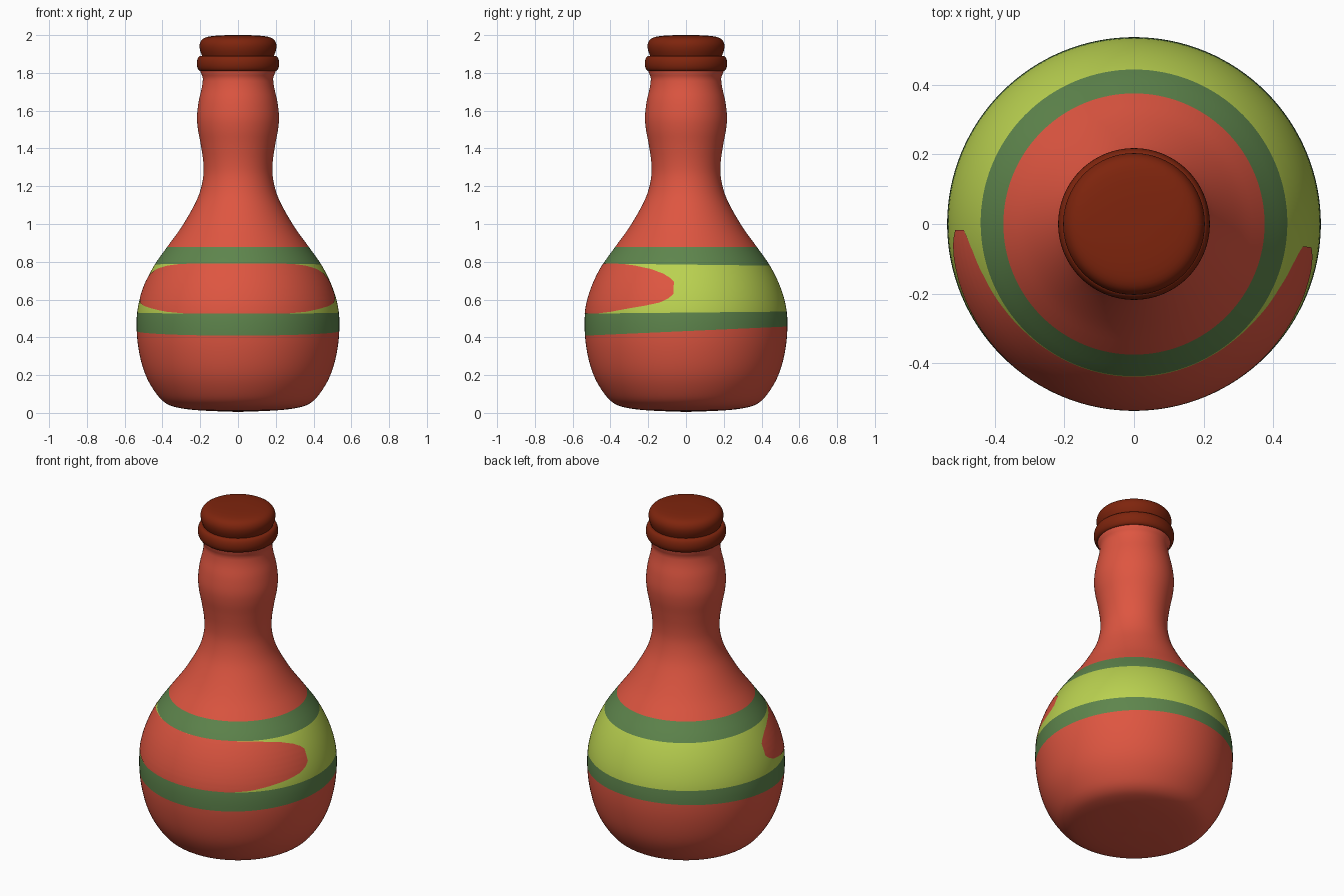
import bpy, bmesh, math
from mathutils import Vector

if "Cube" in bpy.data.objects:
    bpy.data.objects.remove(bpy.data.objects["Cube"])


def material(name, rgb):
    m = bpy.data.materials.new(name)
    m.diffuse_color = (*rgb, 1)
    m.use_nodes = True
    m.node_tree.nodes["Principled BSDF"].inputs["Base Color"].default_value = m.diffuse_color
    return m


RED = material("red glaze", (0.73, 0.092, 0.052))
BROWN = material("brown stopper", (0.21, 0.018, 0.004))
GREEN = material("green band", (0.112, 0.235, 0.073))
LIME = material("lime label", (0.49, 0.64, 0.08))


def smooth_profile(pts, n=4):
    """Catmull-Rom curve through (radius, z) points."""
    p = [Vector(q) for q in pts]
    p = [2 * p[0] - p[1]] + p + [2 * p[-1] - p[-2]]
    out = []
    for a, b, c, d in zip(p, p[1:], p[2:], p[3:]):
        for i in range(n):
            t = i / n
            out.append(0.5 * (2 * b + (c - a) * t + (2 * a - 5 * b + 4 * c - d) * t * t
                              + (3 * b - a - 3 * c + d) * t ** 3))
    return out + [p[-2]]


def lathe(profile, seg=128):
    bm = bmesh.new()
    rows = []
    for r, z in profile:
        if r < 1e-4:
            rows.append([bm.verts.new((0, 0, z))] * seg)
        else:
            rows.append([bm.verts.new((r * math.cos(2 * math.pi * i / seg),
                                       r * math.sin(2 * math.pi * i / seg), z)) for i in range(seg)])
    for lo, hi in zip(rows, rows[1:]):
        for i in range(seg):
            j = (i + 1) % seg
            quad = list(dict.fromkeys((lo[i], lo[j], hi[j], hi[i])))
            bm.faces.new(quad)
    return bm


def finish(bm, name, mats):
    me = bpy.data.meshes.new(name)
    bm.to_mesh(me)
    bm.free()
    for m in mats:
        me.materials.append(m)
    for f in me.polygons:
        f.use_smooth = True
    ob = bpy.data.objects.new(name, me)
    bpy.context.collection.objects.link(ob)
    return ob


# Bottle body
body_profile = smooth_profile([
    (0, 0.005), (0.2, 0.013), (0.32, 0.028), (0.385, 0.053), (0.435, 0.105), (0.485, 0.19),
    (0.517, 0.29), (0.535, 0.41), (0.533, 0.54), (0.502, 0.66), (0.447, 0.775), (0.374, 0.88),
    (0.305, 0.975), (0.245, 1.075), (0.205, 1.16), (0.184, 1.25), (0.184, 1.33), (0.197, 1.42),
    (0.212, 1.5), (0.217, 1.57), (0.208, 1.65), (0.192, 1.72), (0.186, 1.77), (0.186, 1.83), (0, 1.84)])
bm = lathe(body_profile)

# Bands: cut the body along slightly tilted planes (height at centre, slope along y)
cuts = [(0.433, 0.045), (0.531, 0.010), (0.785, -0.012), (0.878, 0.0)]
for h, s in cuts:
    bmesh.ops.bisect_plane(bm, geom=bm.verts[:] + bm.edges[:] + bm.faces[:], dist=1e-5,
                           plane_co=(0, 0, h), plane_no=(0, -s, 1))
for f in bm.faces:
    c = f.calc_center_median()
    level = sum(c.z > h + s * c.y for h, s in cuts)
    f.material_index = (0, 1, 2, 1, 0)[level]
finish(bm, "bottle_body", [RED, GREEN, LIME])


def radius(z):
    for a, b in zip(body_profile, body_profile[1:]):
        if a.y <= z <= b.y and b.y > a.y:
            return a.x + (b.x - a.x) * (z - a.y) / (b.y - a.y)
    return 0.5


# Red front patch: thin curved plate with rounded ends (angle, lower z, upper z)
outline = [(0, 0.526, 0.791), (30, 0.527, 0.791), (42, 0.535, 0.788), (53, 0.550, 0.780),
           (66, 0.568, 0.762), (75, 0.585, 0.738), (80, 0.608, 0.715), (82.5, 0.63, 0.695)]


def bounds(a):
    for p, q in zip(outline, outline[1:]):
        if a <= q[0]:
            t = (a - p[0]) / (q[0] - p[0])
            return p[1] + (q[1] - p[1]) * t, p[2] + (q[2] - p[2]) * t
    return outline[-1][1:]


bm = bmesh.new()
cols, N, M = [], 120, 24
for i in range(N + 1):
    u = 2 * i / N - 1
    lo, hi = bounds(abs(u) * 82.5)
    ang = math.radians(u * (82.5 if u > 0 else 88))
    col = []
    for j in range(M + 1):
        z = lo + (hi - lo) * j / M
        r = radius(z) + 0.002
        col.append(bm.verts.new((r * math.sin(ang), -r * math.cos(ang), z)))
    cols.append(col)
for a, b in zip(cols, cols[1:]):
    for j in range(M):
        bm.faces.new((a[j], b[j], b[j + 1], a[j + 1]))
finish(bm, "front_patch", [RED])

# Stopper: rounded collar and domed cap
collar = [(0.18, 1.808)] + [(0.198 + 0.02 * math.cos(t), 1.85 + 0.04 * math.sin(t))
                            for t in [math.radians(-90 + 15 * k) for k in range(13)]] + [(0.15, 1.89)]
finish(lathe(collar, 96), "stopper_collar", [BROWN])
cap = smooth_profile([(0.18, 1.87), (0.192, 1.895), (0.202, 1.925), (0.202, 1.955), (0.186, 1.98),
                      (0.15, 1.993), (0.08, 1.999), (0, 2.0)], 3)
finish(lathe(cap, 96), "stopper_cap", [BROWN])
